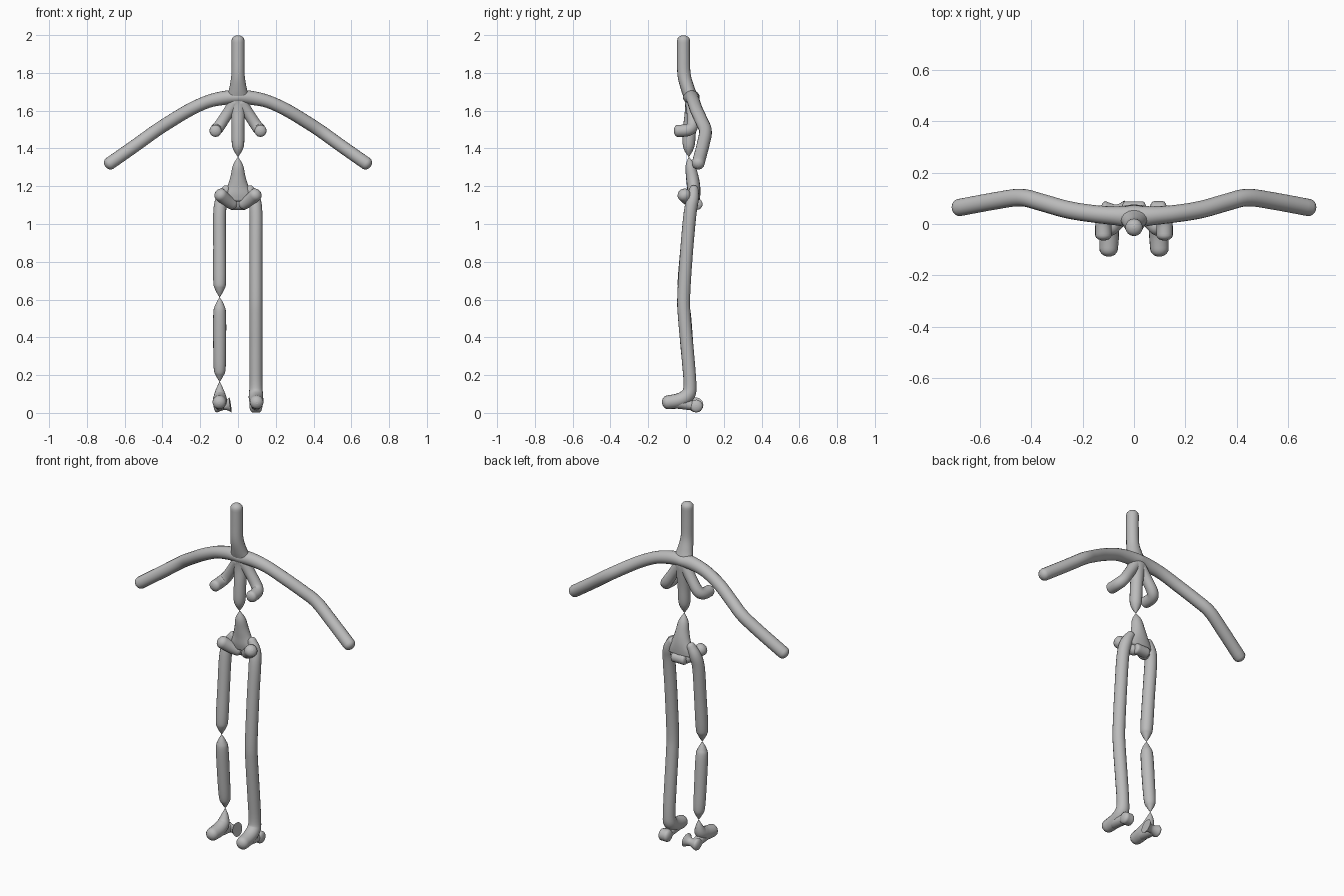
import bpy, bmesh, math
from mathutils import Vector

grey = bpy.data.materials.new("plain grey")
grey.diffuse_color = (0.5, 0.5, 0.5, 1)
SIDES = 16
R = 0.034


def spline(pts, steps=5):
    """Catmull-Rom through (x, y, z, rx, ry) points."""
    out = []
    for i in range(len(pts) - 1):
        a, b = pts[max(i - 1, 0)], pts[i]
        c, d = pts[i + 1], pts[min(i + 2, len(pts) - 1)]
        for k in range(steps):
            t = k / steps
            out.append([0.5 * (2 * q + (r - p) * t + (2 * p - 5 * q + 4 * r - s) * t * t
                               + (3 * q - p - 3 * r + s) * t ** 3)
                        for p, q, r, s in zip(a, b, c, d)])
    out.append(list(pts[-1]))
    return out


def limb(name, pts, side=1, cap=(0.8, 0.8)):
    """Tube along points (x, y, z, radius[, second radius]) with domed ends."""
    pts = [(p[0] * side, p[1], p[2], p[3], p[-1]) for p in pts]
    s = spline(pts)
    cen = [Vector(p[:3]) for p in s]
    n = len(cen)
    tang = [(cen[min(i + 1, n - 1)] - cen[max(i - 1, 0)]).normalized() for i in range(n)]
    rings = [(cen[i], tang[i], max(s[i][3], .001), max(s[i][4], .001)) for i in range(n)]

    def dome(ring, sign, h):
        c, t, a, b = ring
        return [(c + t * sign * h * a * math.sin(q), t, a * math.cos(q), b * math.cos(q))
                for q in (0.4, 0.8, 1.15, 1.4)]
    if cap[0]:
        rings = dome(rings[0], -1, cap[0])[::-1] + rings
    if cap[1]:
        rings = rings + dome(rings[-1], 1, cap[1])
    bm = bmesh.new()
    ref = Vector((1, 0, 0)) if abs(tang[0].x) < 0.8 else Vector((0, 1, 0))
    loops = []
    for c, t, a, b in rings:
        u = (ref - t * ref.dot(t)).normalized()
        v = t.cross(u)
        ref = u
        loops.append([bm.verts.new(c + u * a * math.cos(k * math.tau / SIDES)
                                   + v * b * math.sin(k * math.tau / SIDES))
                      for k in range(SIDES)])
    for l0, l1 in zip(loops, loops[1:]):
        for k in range(SIDES):
            j = (k + 1) % SIDES
            bm.faces.new((l0[k], l0[j], l1[j], l1[k]))
    bm.faces.new(loops[0][::-1])
    bm.faces.new(loops[-1])
    bmesh.ops.recalc_face_normals(bm, faces=bm.faces)
    for f in bm.faces:
        f.smooth = len(f.verts) == 4
    me = bpy.data.meshes.new(name)
    bm.to_mesh(me)
    bm.free()
    me.materials.append(grey)
    ob = bpy.data.objects.new(name, me)
    bpy.context.collection.objects.link(ob)
    return ob


# neck, chest and upper spine, tapering to the waist pinch
limb("neck_and_spine", [
    (0, -.013, 1.972, R), (0, -.013, 1.88, R), (0, -.010, 1.79, .035), (0, .008, 1.72, .046, .036),
    (0, .028, 1.66, .060, .036), (0, .028, 1.60, .040, .034), (0, .020, 1.52, R),
    (0, .015, 1.43, .033), (0, .014, 1.39, .023), (0, .015, 1.355, .001)], cap=(.8, 0))

# lower spine flaring into the pelvis
limb("pelvis", [
    (0, .015, 1.355, .001), (0, .022, 1.31, .027, .025), (0, .033, 1.25, .040, .033),
    (0, .040, 1.20, .056, .035), (0, .042, 1.16, .078, .034), (0, .044, 1.13, .085, .030)],
    cap=(0, .15))
limb("pelvis_base", [(-.035, .058, 1.105, .03), (.035, .058, 1.105, .03)], cap=(.4, .4))

for s, tag in ((-1, "left"), (1, "right")):
    # arm
    limb("arm_" + tag, [
        (.0, .028, 1.672, .045, .036), (.07, .032, 1.668, .037), (.16, .040, 1.648, R), (.26, .056, 1.602, R),
        (.36, .084, 1.542, R), (.44, .103, 1.490, R), (.54, .090, 1.418, R),
        (.68, .064, 1.320, R)], s)
    # short forward-bent chest branch
    limb("chest_branch_" + tag, [
        (.015, .028, 1.645, .034), (.055, .034, 1.585, .030), (.098, .034, 1.520, .031),
        (.117, .010, 1.497, .032), (.119, -.045, 1.493, .032)], s, (.5, .6))
    # hip branch
    limb("hip_branch_" + tag, [
        (.030, .040, 1.105, .030), (.060, .018, 1.125, .033), (.093, -.012, 1.155, .035)], s, (.8, .8))

# unbroken leg with foot
limb("leg_right", [
    (.060, .042, 1.185, .024), (.085, .036, 1.135, .032), (.095, .022, 1.06, R), (.095, .005, .88, R),
    (.095, -.012, .62, R), (.095, -.008, .50, R), (.095, .010, .30, R), (.095, .021, .15, R),
    (.095, .010, .095, .038), (.096, -.035, .067, .038), (.099, -.098, .056, .036)], 1)

# leg broken by pinches at knee and ankle
limb("thigh_left", [
    (.060, .042, 1.185, .024), (.085, .036, 1.135, .032), (.097, .022, 1.06, R), (.097, .005, .88, R),
    (.097, -.010, .70, R), (.097, -.013, .655, .025), (.097, -.013, .612, .001)], -1, (.8, 0))
limb("shin_left", [
    (.097, -.013, .612, .001), (.097, -.012, .57, .024), (.097, -.008, .52, R),
    (.097, .006, .34, R), (.097, .016, .23, .031), (.097, .019, .195, .019),
    (.097, .02, .165, .001)], -1, (0, 0))
limb("foot_left", [
    (.097, .02, .165, .001), (.097, .016, .125, .020), (.096, .000, .085, .034),
    (.096, -.040, .063, .038), (.099, -.098, .056, .036)], -1, (0, .8))

# heel bars lying across each foot
limb("heel_right", [(.078, .055, .036, .034), (.112, .055, .036, .034)], 1, (.5, .5))
limb("heel_left", [(.040, .052, .042, .040), (.070, .054, .038, .022), (.112, .055, .036, .034)], -1, (0, .5))
# bridge from foot to heel
for s, tag in ((-1, "left"), (1, "right")):
    limb("sole_" + tag, [(.096, -.05, .055, .032), (.096, .045, .038, .026)], s)
